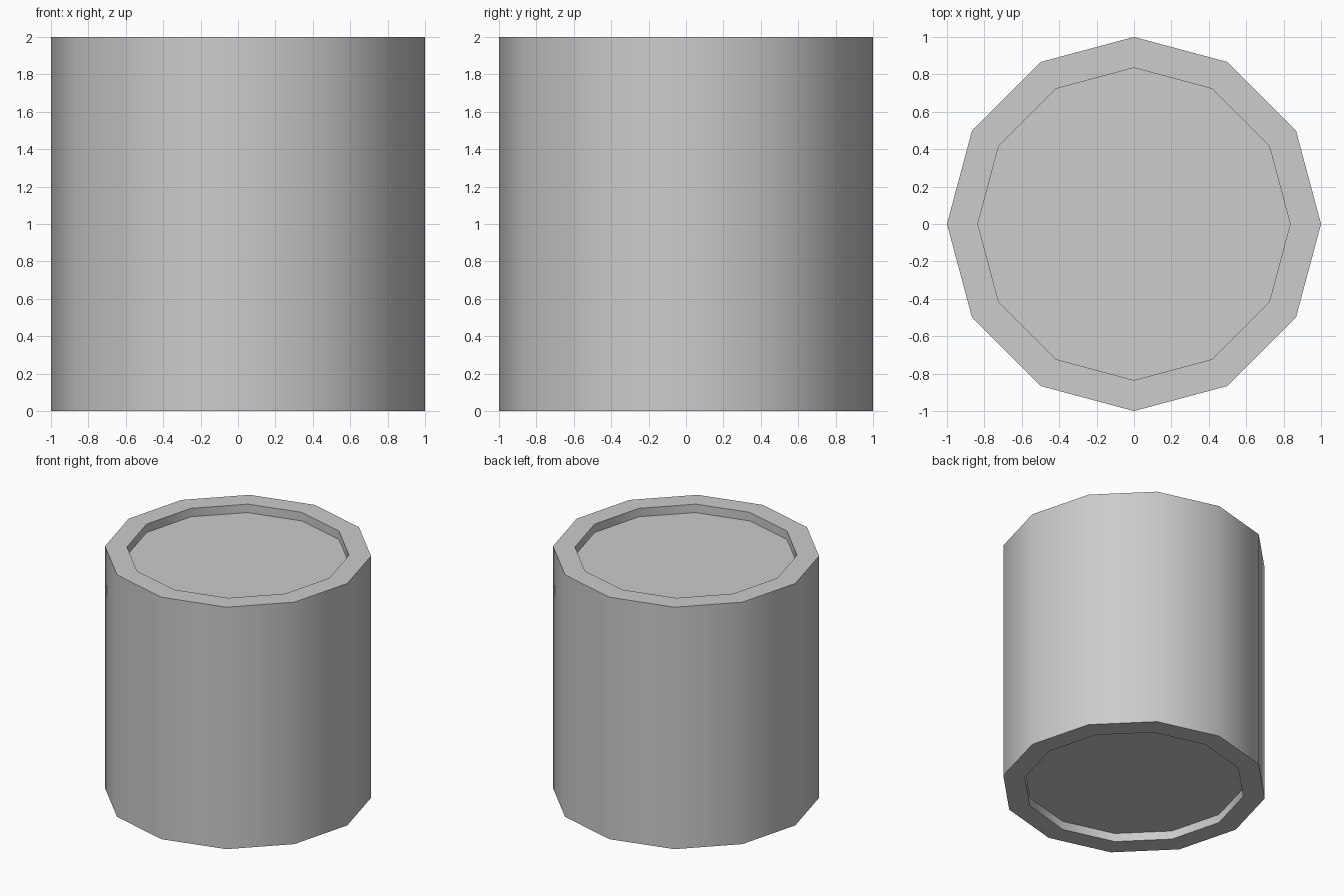
import bpy
import bmesh
import math
from mathutils import Matrix, Vector

SIDES = 12
HEIGHT = 2.0
RIM = 0.165      # rim width at the corners
RECESS = 0.07    # depth of the sunken end panels

default = bpy.data.objects.get("Cube")
if default:
    bpy.data.objects.remove(default, do_unlink=True)

# Plain grey material
grey = bpy.data.materials.new("light_grey")
grey.use_nodes = True
colour = (0.604, 0.604, 0.604, 1)
grey.diffuse_color = colour
grey.node_tree.nodes["Principled BSDF"].inputs["Base Color"].default_value = colour

# Twelve-sided drum
bm = bmesh.new()
bmesh.ops.create_cone(bm, cap_ends=True, segments=SIDES, radius1=1, radius2=1,
                      depth=HEIGHT, matrix=Matrix.Translation((0, 0, HEIGHT / 2)))

# Both ends: a flat rim around a sunken panel
for end in [f for f in bm.faces if abs(f.normal.z) > 0.9]:
    inward = Vector((0, 0, -math.copysign(RECESS, end.normal.z)))
    bmesh.ops.inset_individual(bm, faces=[end], depth=0, use_even_offset=True,
                               thickness=RIM * math.cos(math.pi / SIDES))
    panel = bmesh.ops.extrude_discrete_faces(bm, faces=[end])["faces"][0]
    bmesh.ops.translate(bm, verts=panel.verts, vec=inward)

bmesh.ops.recalc_face_normals(bm, faces=bm.faces)
mesh = bpy.data.meshes.new("drum_body")
bm.to_mesh(mesh)
bm.free()
mesh.materials.append(grey)

drum = bpy.data.objects.new("drum_body", mesh)
bpy.context.collection.objects.link(drum)

# Smooth side wall, crisp rims
bpy.ops.object.select_all(action="DESELECT")
drum.select_set(True)
bpy.context.view_layer.objects.active = drum
bpy.ops.object.shade_smooth_by_angle(angle=math.radians(40))
